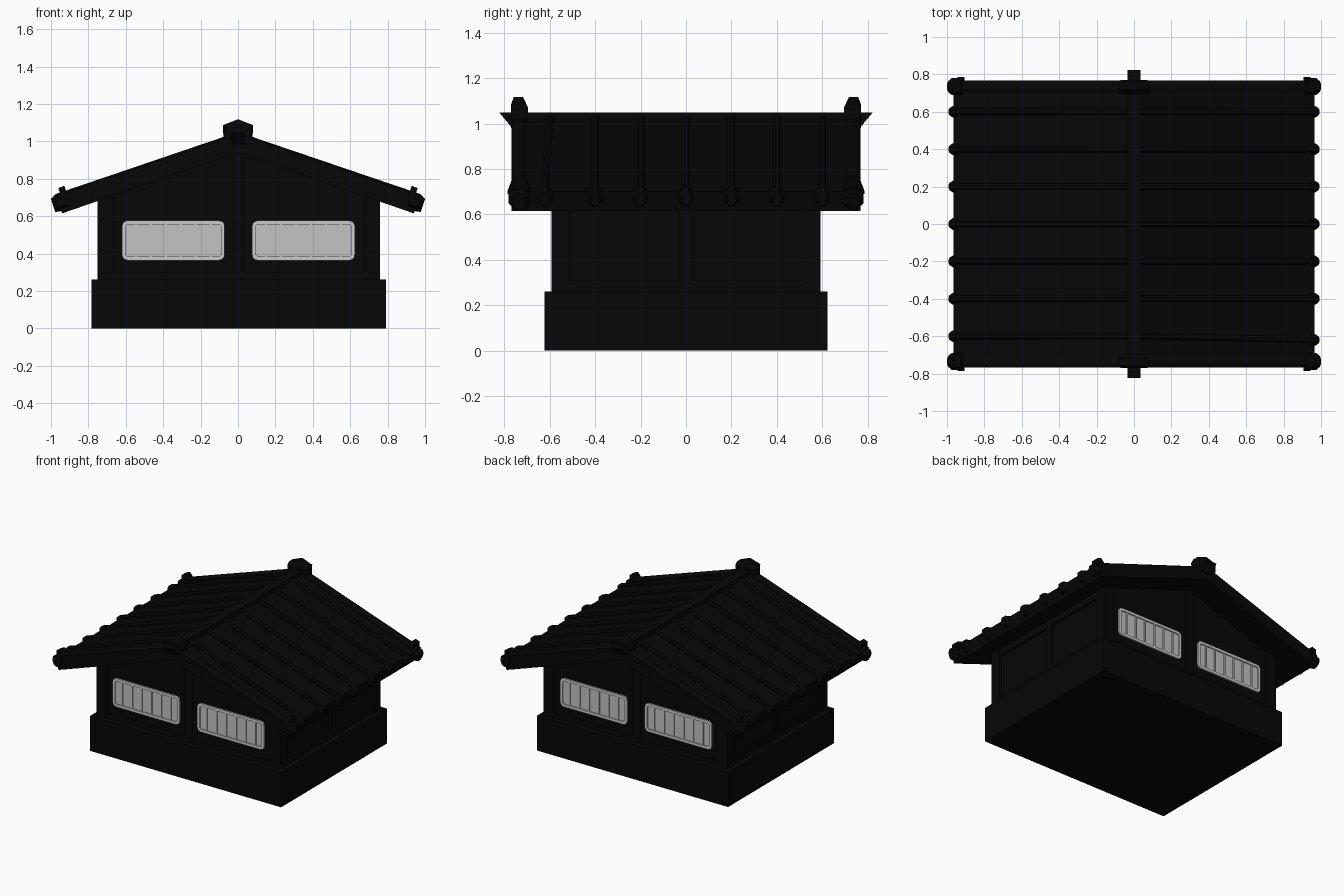
import bpy, bmesh, math
from mathutils import Vector

cube = bpy.data.objects.get("Cube")
if cube:
    bpy.data.objects.remove(cube, do_unlink=True)


def material(name, value):
    m = bpy.data.materials.new(name)
    m.use_nodes = True
    colour = (value, value, value, 1)
    m.diffuse_color = colour
    bsdf = next(n for n in m.node_tree.nodes if n.type == 'BSDF_PRINCIPLED')
    bsdf.inputs["Base Color"].default_value = colour
    return m


BLACK = material("black timber", 0.002)
FRAME = material("light grey frame", 0.6)
PANE = material("grey pane", 0.55)


def finish(bm, name, mat):
    bmesh.ops.recalc_face_normals(bm, faces=bm.faces)
    mesh = bpy.data.meshes.new(name)
    bm.to_mesh(mesh)
    bm.free()
    mesh.materials.append(mat)
    obj = bpy.data.objects.new(name, mesh)
    bpy.context.collection.objects.link(obj)


def loft(name, *rings, mat=BLACK):
    """Solid through matching outlines."""
    bm = bmesh.new()
    loops = [[bm.verts.new(p) for p in ring] for ring in rings]
    n = len(loops[0])
    for a, b in zip(loops, loops[1:]):
        for i in range(n):
            j = (i + 1) % n
            bm.faces.new((a[i], a[j], b[j], b[i]))
    bm.faces.new(loops[0])
    bm.faces.new(loops[-1])
    finish(bm, name, mat)


def prism(name, outline, y0, y1, mat=BLACK):
    """Outline in x and z, pulled along y."""
    loft(name, [(x, y0, z) for x, z in outline], [(x, y1, z) for x, z in outline], mat=mat)


def box(name, x0, x1, y0, y1, z0, z1, mat=BLACK):
    prism(name, [(x0, z0), (x1, z0), (x1, z1), (x0, z1)], y0, y1, mat)


def symmetric(half):
    return half + [(-x, z) for x, z in reversed(half) if x != 0]


# Base and walls
MID = 0.004
box("base", MID - 0.786, MID + 0.786, -0.622, 0.622, 0, 0.26)
prism("walls", symmetric([(0, 0.97), (0.737, 0.71), (0.737, 0.25)]), -0.577, 0.577)
for sx in (-1, 1):
    xs = sorted((MID + sx * 0.67, MID + sx * 0.755))
    for sy in (-1, 1):
        box("corner_post", *xs, *sorted((sy * 0.51, sy * 0.592)), 0.25, 0.7)
    xs = sorted((MID + sx * 0.72, MID + sx * 0.75))
    box("side_post", *xs, -0.03, 0.03, 0.25, 0.69)
    for z in (0.25, 0.63):
        box("side_rail", *xs, -0.55, 0.55, z, z + 0.06)
for sy in (-1, 1):
    ys = sorted((sy * 0.57, sy * 0.586))
    box("gable_post", -0.03, 0.03, *ys, 0.25, 0.96)
    box("gable_sill", -0.7, 0.7, *ys, 0.25, 0.3)

# Roof slab and ridge
prism("roof", symmetric([(0, 1.03), (0.965, 0.70), (0.94, 0.615), (0, 0.94)]), -0.768, 0.768)
ridge = [(-0.823, 1.05), (0.823, 1.05), (0.765, 0.98), (-0.765, 0.98)]
loft("ridge_beam", [(-0.035, y, z) for y, z in ridge], [(0.035, y, z) for y, z in ridge])
crest = symmetric([(0, 1.118), (0.08, 1.087), (0.078, 1.02), (0.045, 0.98)])
for sy in (-1, 1):
    # Ornament leans back: its outer face is low, its middle tall, its inner face lower
    rings = [[(x * width, sy * y, min(z, top)) for x, z in crest]
             for y, top, width in ((0.77, 1.085, 0.9), (0.758, 1.118, 1),
                                   (0.718, 1.118, 1), (0.695, 1.07, 1))]
    loft("ridge_ornament", *rings)

ANGLE = math.atan(0.34)
C, S = math.cos(ANGLE), math.sin(ANGLE)


def on_slope(side, s, n, y):
    """Point at distance s down the slope and n above it."""
    return Vector((side * (s * C + n * S), y, 1.03 - s * S + n * C))


def rod(name, side, sections):
    """Eight-sided rod; each section is distance, y, height, half width, half depth."""
    rings = []
    for s, y, n, wide, deep in sections:
        ring = []
        for k in range(8):
            t = math.radians(22.5 + 45 * k)
            ring.append(on_slope(side, s, n + deep * math.sin(t), y + wide * math.cos(t)))
        rings.append(ring)
    loft(name, *rings)


# Tile ribs with tapered caps that cover the eave edge
for side in (-1, 1):
    for i in range(-3, 4):
        y = 0.2 * i
        end = y - 0.02 if (side == 1 and i == -3) else y
        rod("roof_rib", side, [(0.02, y, 0.002, 0.018, 0.018), (1.02, end, 0.002, 0.018, 0.018)])
        rod("rib_cap", side, [(1.0, end, -0.025, 0.034, 0.046), (1.025, end, -0.025, 0.034, 0.046),
                              (1.045, end, -0.025, 0.022, 0.036)])
    for sy in (-1, 1):
        y = sy * 0.735
        rod("edge_rib", side, [(0.02, y, 0, 0.034, 0.018), (1.02, y, 0, 0.034, 0.018)])
        rod("edge_cap", side, [(0.98, y, -0.034, 0.05, 0.046), (1.035, y, -0.034, 0.05, 0.046),
                               (1.056, y, -0.034, 0.03, 0.04)])
        corners = [(0.965, y - 0.052), (1.0, y - 0.052), (1.0, y + 0.052), (0.965, y + 0.052)]
        low = [on_slope(side, s, -0.02, v) for s, v in corners]
        high = [on_slope(side, s, 0.045, y + (v - y) * 0.55) for s, v in corners]
        loft("eave_ornament", low, high)


# Windows
def rounded(cx, cz, hw, hh, r):
    points = []
    for q, (sx, sz) in enumerate(((1, 1), (-1, 1), (-1, -1), (1, -1))):
        for k in range(4):
            t = math.radians(90 * q + 30 * k)
            points.append((cx + sx * (hw - r) + r * math.cos(t), cz + sz * (hh - r) + r * math.sin(t)))
    return points


def window(cx, sy):
    cz, hw, hh = 0.47, 0.275, 0.106
    outer = rounded(cx, cz, hw, hh, 0.03)
    inner = rounded(cx, cz, hw - 0.02, hh - 0.02, 0.015)
    bm = bmesh.new()
    loops = [[bm.verts.new((x, sy * y, z)) for x, z in pts]
             for pts, y in ((outer, 0.565), (outer, 0.588), (inner, 0.588), (inner, 0.565))]
    n = len(outer)
    for a, b in zip(loops, loops[1:] + loops[:1]):
        for i in range(n):
            j = (i + 1) % n
            bm.faces.new((a[i], a[j], b[j], b[i]))
    finish(bm, "window_frame", FRAME)
    prism("window_pane", inner, *sorted((sy * 0.572, sy * 0.579)), PANE)
    for k in range(6):
        x = cx + (k - 2.5) * 0.08
        box("window_bar", x - 0.006, x + 0.006, *sorted((sy * 0.575, sy * 0.586)),
            cz - hh + 0.015, cz + hh - 0.015, PANE)


for sy in (-1, 1):
    for cx in (-0.346, 0.35):
        window(cx, sy)
